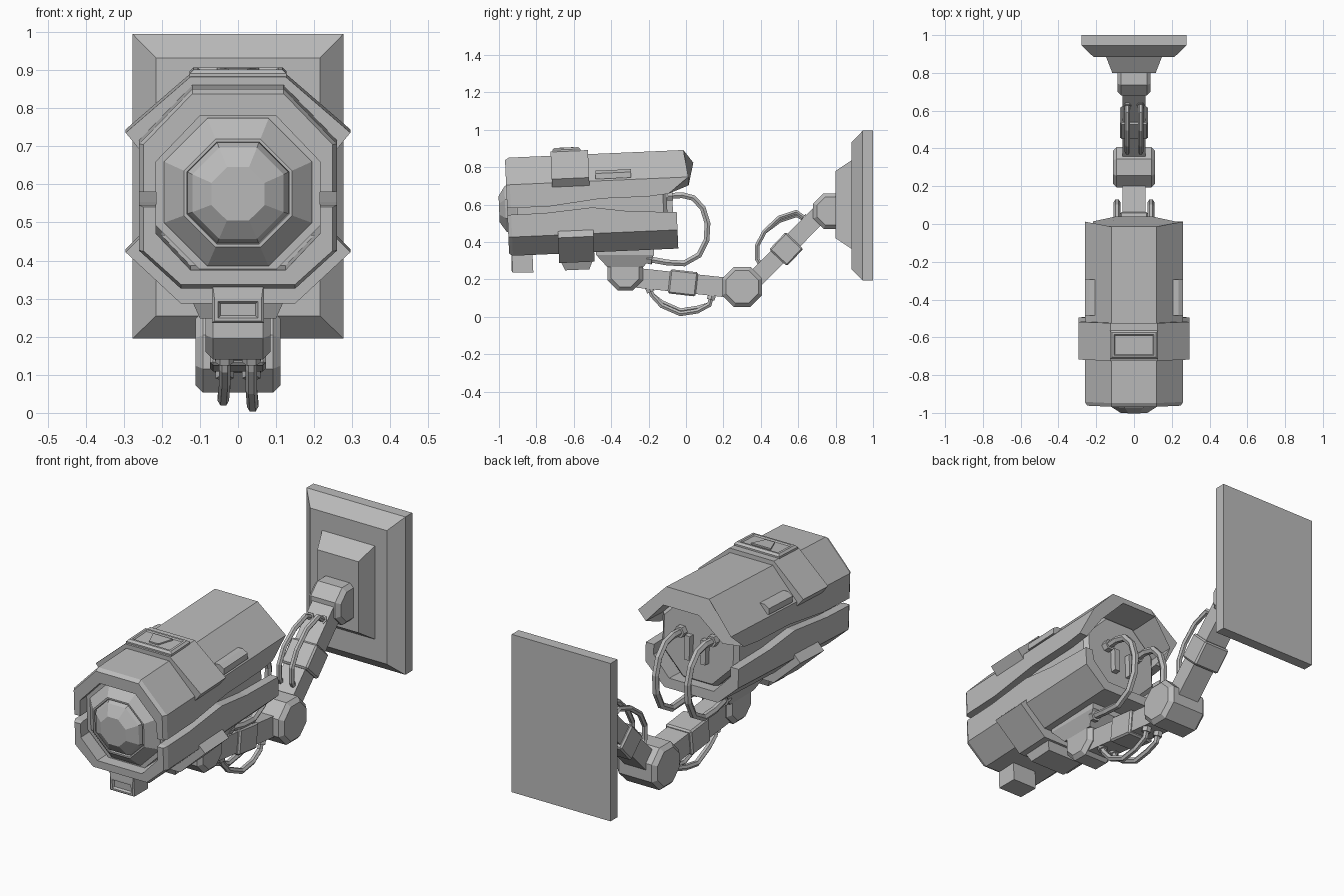
import bpy
import bmesh
from math import atan2, cos, sin, pi, radians
from mathutils import Matrix, Vector

cube = bpy.data.objects.get("Cube")
if cube:
    bpy.data.objects.remove(cube, do_unlink=True)

grey = bpy.data.materials.new("plain_grey")
grey.use_nodes = True
grey.diffuse_color = (0.5, 0.5, 0.5, 1)
grey.node_tree.nodes["Principled BSDF"].inputs["Base Color"].default_value = (0.5, 0.5, 0.5, 1)

# The camera housing leans slightly nose-down about this pivot
PIVOT = Matrix.Translation((0, -0.5, 0.56))
TILT = PIVOT @ Matrix.Rotation(radians(2.5), 4, 'X') @ PIVOT.inverted()
FLAT = Matrix()


def loft(name, rings, matrix=FLAT, bevel=0):
    """Skin a row of matching closed rings and cap both ends."""
    bm = bmesh.new()
    loops = [[bm.verts.new(p) for p in ring] for ring in rings]
    n = len(loops[0])
    for a, b in zip(loops, loops[1:]):
        for i in range(n):
            j = (i + 1) % n
            bm.faces.new((a[i], a[j], b[j], b[i]))
    bm.faces.new(loops[0])
    bm.faces.new(loops[-1])
    bmesh.ops.recalc_face_normals(bm, faces=bm.faces[:])
    bm.transform(matrix)
    mesh = bpy.data.meshes.new(name)
    bm.to_mesh(mesh)
    bm.free()
    mesh.materials.append(grey)
    ob = bpy.data.objects.new(name, mesh)
    bpy.context.collection.objects.link(ob)
    if bevel:
        mod = ob.modifiers.new("chamfer", 'BEVEL')
        mod.width = bevel
        mod.segments = 1
        mod.limit_method = 'ANGLE'
        mod.angle_limit = radians(60)
    return ob


def rect_y(y, hx, z0, z1):
    return [(-hx, y, z0), (hx, y, z0), (hx, y, z1), (-hx, y, z1)]


def rect_z(z, hx, y0, y1):
    return [(-hx, y0, z), (hx, y0, z), (hx, y1, z), (-hx, y1, z)]


def octagon_y(y, apothem, z):
    r = apothem / cos(pi / 8)
    return [(r * cos(pi / 8 + k * pi / 4), y, z + r * sin(pi / 8 + k * pi / 4)) for k in range(8)]


def joint(name, y, z, apothem, hx, chamfer=0.02):
    """Eight-sided drum lying along x with chamfered ends."""
    rings = []
    for x, a in ((-hx, apothem - chamfer), (-hx + chamfer, apothem),
                 (hx - chamfer, apothem), (hx, apothem - chamfer)):
        rings.append([(x, y + px, z + pz) for px, _, pz in octagon_y(0, a, 0)])
    loft(name, rings)


def bar(name, p, q, hx, height, bevel=0):
    """Box running between two (y, z) points."""
    p, q = Vector(p), Vector(q)
    d = q - p
    m = Matrix.Translation((0, p.x, p.y)) @ Matrix.Rotation(atan2(d.y, d.x), 4, 'X')
    h = height / 2
    loft(name, [rect_y(0, hx, -h, h), rect_y(d.length, hx, -h, h)], m, bevel)


def tube(name, points, r):
    """Six-sided tube along a list of (x, y, z) points."""
    pts = [Vector(p) for p in points]
    rings = []
    for i, p in enumerate(pts):
        d = pts[min(i + 1, len(pts) - 1)] - pts[max(i - 1, 0)]
        n = Vector((0, -d.z, d.y)).normalized()
        side = d.cross(n).normalized()
        rings.append([p + r * (cos(k * pi / 3) * side + sin(k * pi / 3) * n) for k in range(6)])
    loft(name, rings)


def cable(name, points, r):
    """Tube with a thicker collar at both ends."""
    tube(name, points, r)
    for tag, a, b in (("start", points[0], points[1]), ("end", points[-1], points[-2])):
        a, b = Vector(a), Vector(b)
        tube(name + "_collar_" + tag, [a, a + (b - a).normalized() * 0.03], r * 1.6)


def mirrored(half):
    """Complete an (x, z) or (x, y, z) half outline across x = 0."""
    return half + [(-p[0], *p[1:]) for p in reversed(half)]


# Wall plate and its raised centre
loft("wall_plate", [rect_y(1.0, 0.277, 0.195, 0.995), rect_y(0.945, 0.277, 0.195, 0.995),
                    rect_y(0.885, 0.215, 0.255, 0.932)])
loft("wall_boss", [rect_y(0.89, 0.15, 0.36, 0.84), rect_y(0.8, 0.115, 0.42, 0.78)])

# Jointed arm
joint("wall_joint", 0.775, 0.565, 0.095, 0.088)
joint("elbow_joint", 0.3, 0.16, 0.107, 0.112)
joint("camera_joint", -0.325, 0.235, 0.095, 0.085)
bar("upper_arm", (0.3, 0.13), (0.76, 0.595), 0.06, 0.095)
bar("upper_arm_sleeve", (0.492, 0.315), (0.58, 0.408), 0.073, 0.13, 0.008)
bar("lower_arm", (-0.3, 0.212), (0.28, 0.15), 0.06, 0.105)
bar("lower_arm_sleeve", (-0.09, 0.19), (0.058, 0.173), 0.073, 0.13, 0.008)
loft("camera_bracket", [rect_z(0.36, 0.115, -0.48, -0.17), rect_z(0.33, 0.115, -0.48, -0.17),
                        rect_z(0.265, 0.085, -0.42, -0.23)])

# Inner camera body
loft("camera_body", [octagon_y(-0.9, 0.215, 0.597), octagon_y(-0.12, 0.215, 0.597),
                     octagon_y(-0.1, 0.195, 0.597)], TILT)

# Upper shell: outer outline, then inner outline, lofted front to back
def upper_ring(y, edge, slant=0, inset=0):
    outer = [(0.26 - inset, y - slant * 0.11, edge), (0.26 - inset, y, 0.725),
             (0.12, y - slant * 0.02, 0.87 - inset)]
    inner = [(0.1, y + slant * 0.03, 0.8), (0.215, y, 0.68), (0.215, y - slant * 0.11, edge)]
    top = mirrored(outer)
    return top + [(-p[0], *p[1:]) for p in mirrored(inner[::-1])][::1]


def lower_ring(y, edge, inset=0):
    outer = [(0.26 - inset, y, edge), (0.26 - inset, y, 0.445), (0.15, y, 0.345 + inset)]
    inner = [(0.215, y, edge), (0.215, y, 0.49), (0.125, y, 0.395)]
    return mirrored(outer) + [(-p[0], *p[1:]) for p in mirrored(inner)]


loft("upper_shell", [upper_ring(-0.955, 0.6, inset=0.012), upper_ring(-0.935, 0.6),
                     upper_ring(-0.73, 0.6), upper_ring(-0.45, 0.63),
                     upper_ring(-0.2, 0.63), upper_ring(0.02, 0.64, 1)], TILT)
loft("lower_shell", [lower_ring(-0.955, 0.56, 0.012), lower_ring(-0.935, 0.565),
                     lower_ring(-0.76, 0.565), lower_ring(-0.5, 0.585),
                     lower_ring(-0.3, 0.555), lower_ring(-0.05, 0.54)], TILT)

# Straps around the shells
upper_strap = mirrored([(0.25, 0.69), (0.295, 0.745), (0.125, 0.892)])
lower_strap = mirrored([(0.25, 0.475), (0.295, 0.43), (0.15, 0.295)])
for name, outline, y0, y1 in (("upper_strap", upper_strap, -0.71, -0.51),
                              ("lower_strap", lower_strap, -0.69, -0.5)):
    loft(name, [[(x, y, z) for x, z in outline] for y in (y0, y1)], TILT)
loft("strap_foot", [rect_z(0.3, 0.12, -0.68, -0.51), rect_z(0.255, 0.1, -0.66, -0.53)], TILT)

# Cap on the upper strap with a triangular marker
loft("strap_cap", [rect_z(0.88, 0.127, -0.7, -0.55), rect_z(0.9, 0.127, -0.7, -0.55),
                   rect_z(0.91, 0.117, -0.69, -0.56), rect_z(0.91, 0.105, -0.68, -0.57),
                   rect_z(0.904, 0.1, -0.675, -0.575)], TILT)
loft("triangle_marker", [[(-0.055, -0.585, z), (0.055, -0.585, z), (0.025, -0.66, z),
                          (-0.025, -0.66, z)] for z in (0.903, 0.911)], TILT)

# Side tabs on the sloping shoulders
for side, name in ((1, "left_tab"), (-1, "right_tab")):
    loft(name, [[(side * x, y, z) for x, z in ((0.2, 0.735), (0.26, 0.735), (0.26, 0.765),
                                                (0.235, 0.78), (0.2, 0.78))]
                for y in (-0.475, -0.285)], TILT)

# Faceted lens: sloping hood, groove, then dome
loft("lens", [octagon_y(y, a, 0.597) for y, a in
              ((-0.88, 0.2), (-0.905, 0.193), (-0.955, 0.142), (-0.955, 0.134),
               (-0.94, 0.132), (-0.965, 0.12), (-0.998, 0.07))], TILT)

# Sensor box below the nose with a recessed front
loft("sensor_box", [rect_y(-0.83, 0.068, 0.25, 0.37), rect_y(-0.94, 0.068, 0.255, 0.37),
                    rect_y(-0.945, 0.062, 0.26, 0.32), rect_y(-0.945, 0.052, 0.268, 0.312),
                    rect_y(-0.935, 0.046, 0.274, 0.306)], TILT)

# Rear plates and cables, in pairs
for s, side in ((1, "left"), (-1, "right")):
    loft(side + "_rear_plate", [[(s * 0.045 + px, y, z) for px, z in
                                 ((-0.015, 0.5), (0.015, 0.5), (0.015, 0.62), (-0.015, 0.62))]
                                for y in (-0.11, -0.07)], TILT)
    x = s * 0.09
    cable(side + "_rear_cable", [(x, -0.1, 0.645), (x, -0.02, 0.65), (x, 0.04, 0.635),
                                 (x, 0.09, 0.58), (x, 0.115, 0.5), (x, 0.11, 0.41),
                                 (x, 0.07, 0.33), (x, -0.01, 0.285), (x, -0.1, 0.29),
                                 (x * 0.9, -0.21, 0.31)], 0.018)
    x = s * 0.035
    drop = 0.016 * (s < 0)
    cable(side + "_lower_cable", [(x, -0.2, 0.16), (x, -0.18, 0.115), (x, -0.13, 0.06 + drop),
                                  (x * 1.1, -0.03, 0.016 + drop), (x * 1.1, 0.06, 0.03 + drop),
                                  (x, 0.125, 0.065), (x, 0.14, 0.12)], 0.015)
    cable(side + "_upper_cable", [(x, 0.41, 0.26), (x, 0.38, 0.31), (x, 0.38, 0.38),
                                  (x, 0.42, 0.455), (x, 0.5, 0.53 - drop),
                                  (x, 0.59, 0.56 - drop), (x, 0.65, 0.515)], 0.014)
